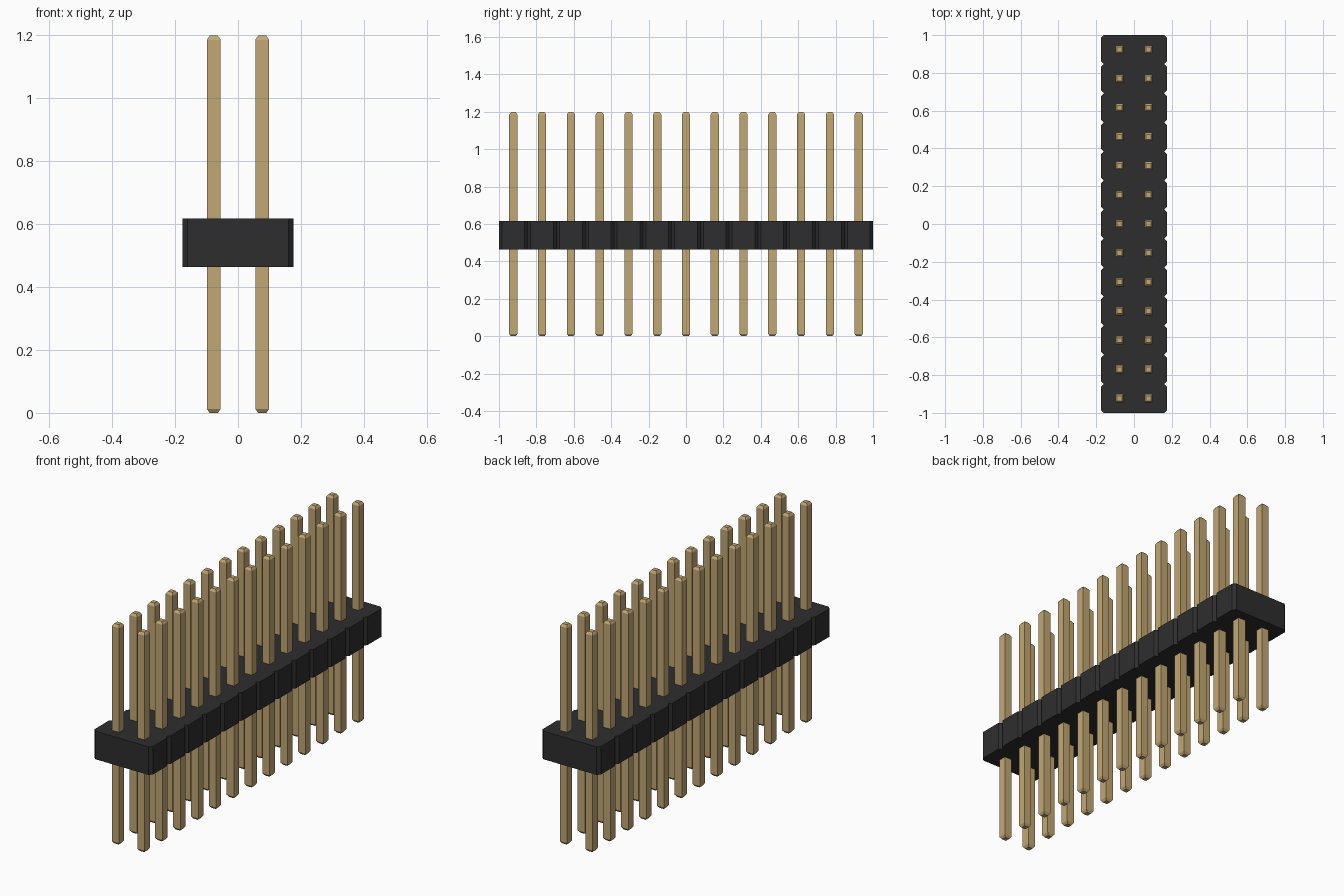
import bpy, bmesh

cube = bpy.data.objects.get("Cube")
if cube:
    bpy.data.objects.remove(cube, do_unlink=True)

COUNT = 13                 # pin pairs along y
PITCH = 2.0 / COUNT
HALF_W = 0.176             # housing half width
Z0, Z1 = 0.464, 0.617      # housing bottom and top
CHAMFER = 0.016
HEIGHT = 1.198             # pin length


def material(name, rgb):
    m = bpy.data.materials.new(name)
    m.use_nodes = True
    m.diffuse_color = (*rgb, 1)
    m.node_tree.nodes["Principled BSDF"].inputs["Base Color"].default_value = (*rgb, 1)
    return m


def mesh_from(bm, name, mat):
    bmesh.ops.recalc_face_normals(bm, faces=bm.faces)
    me = bpy.data.meshes.new(name)
    bm.to_mesh(me)
    bm.free()
    me.materials.append(mat)
    return me


def add_object(name, me, loc=(0, 0, 0)):
    ob = bpy.data.objects.new(name, me)
    ob.location = loc
    bpy.context.collection.objects.link(ob)
    return ob


black = material("black plastic", (0.027, 0.027, 0.027))
gold = material("dull gold", (0.54, 0.39, 0.175))

# Housing: notched outline extruded upward
right = []
for i in range(COUNT):
    y0, y1 = -1 + i * PITCH, -1 + (i + 1) * PITCH
    right += [(HALF_W - CHAMFER, y0), (HALF_W, y0 + CHAMFER), (HALF_W, y1 - CHAMFER)]
right.append((HALF_W - CHAMFER, 1.0))
outline = right + [(-x, y) for x, y in reversed(right)]

bm = bmesh.new()
base = bm.faces.new([bm.verts.new((x, y, Z0)) for x, y in outline])
ext = bmesh.ops.extrude_face_region(bm, geom=[base], use_keep_orig=True)
top = [v for v in ext["geom"] if isinstance(v, bmesh.types.BMVert)]
bmesh.ops.translate(bm, verts=top, vec=(0, 0, Z1 - Z0))
add_object("housing", mesh_from(bm, "housing", black))

# Pin: square rod with tapered ends, built from stacked square rings
bm = bmesh.new()
rings = []
for r, z in ((0.013, 0), (0.022, 0.013), (0.022, HEIGHT - 0.013), (0.013, HEIGHT)):
    rings.append([bm.verts.new((sx * r, sy * r, z))
                  for sx, sy in ((-1, -1), (1, -1), (1, 1), (-1, 1))])
for a, b in zip(rings, rings[1:]):
    for k in range(4):
        n = (k + 1) % 4
        bm.faces.new((a[k], a[n], b[n], b[k]))
bm.faces.new(rings[0])
bm.faces.new(rings[-1])
pin_mesh = mesh_from(bm, "pin", gold)

# Two rows of pins
for i in range(COUNT):
    y = -1 + (i + 0.5) * PITCH
    for side, x in (("left", PITCH / 2), ("right", -PITCH / 2)):
        add_object(f"pin_{side}_{i + 1:02d}", pin_mesh, (x, y, 0))
